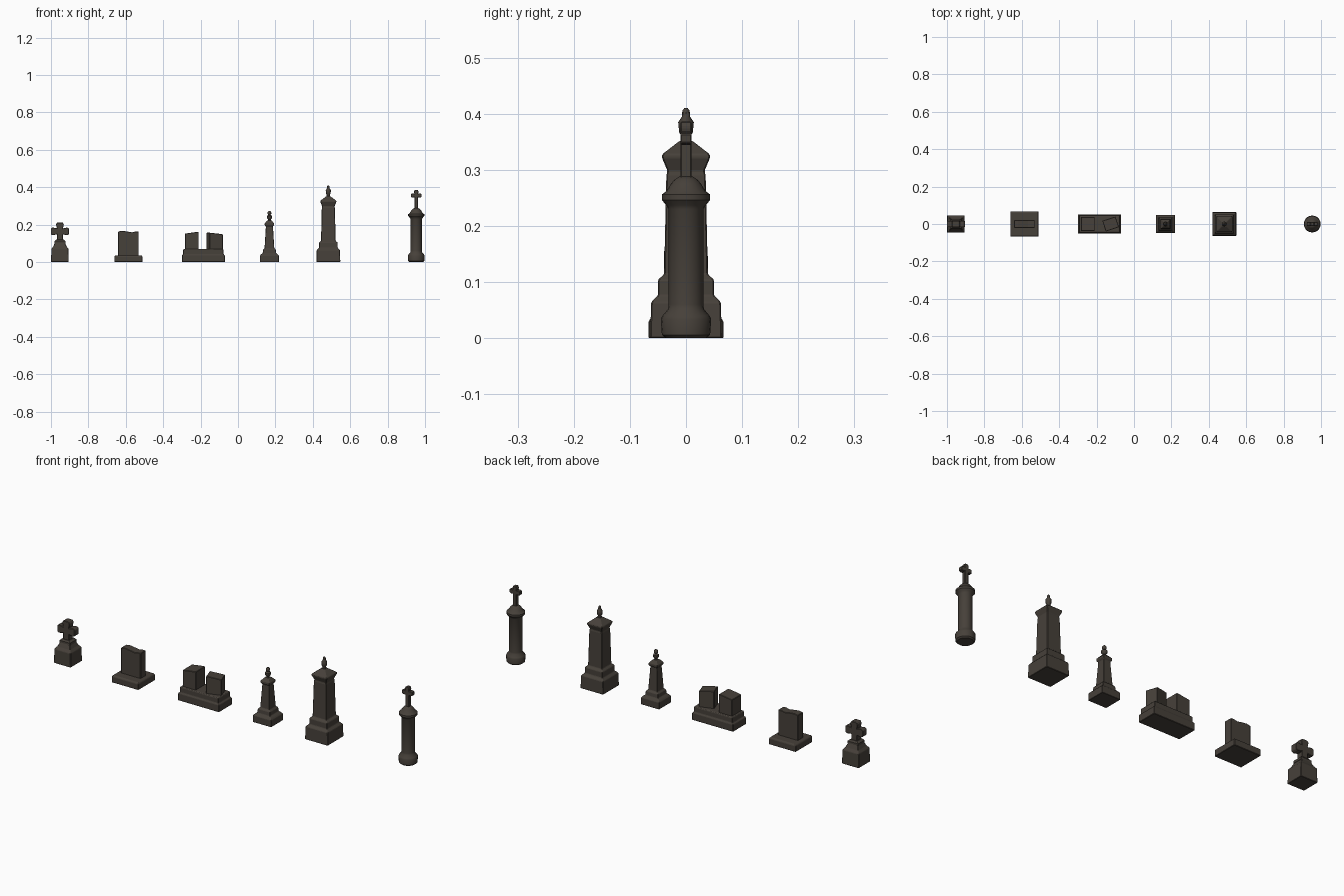
import bpy, bmesh, math

if "Cube" in bpy.data.objects:
    bpy.data.objects.remove(bpy.data.objects["Cube"])

stone = bpy.data.materials.new("dark weathered stone")
stone.diffuse_color = (0.062, 0.052, 0.042, 1)
stone.use_nodes = True
stone.node_tree.nodes["Principled BSDF"].inputs["Base Color"].default_value = stone.diffuse_color


def finish(name, bm, smooth=False, bevel=0.0):
    bmesh.ops.recalc_face_normals(bm, faces=bm.faces[:])
    me = bpy.data.meshes.new(name)
    bm.to_mesh(me)
    bm.free()
    me.materials.append(stone)
    ob = bpy.data.objects.new(name, me)
    bpy.context.collection.objects.link(ob)
    if bevel:
        m = ob.modifiers.new("worn_edges", 'BEVEL')
        m.width, m.segments, m.limit_method = bevel, 1, 'ANGLE'
    if smooth:
        bpy.ops.object.select_all(action='DESELECT')
        ob.select_set(True)
        bpy.context.view_layer.objects.active = ob
        bpy.ops.object.shade_smooth_by_angle(angle=math.radians(40))
    return ob


def stack(name, cx, rows, sides=4, smooth=False, bevel=0.0):
    """Loft rings (z, half width x[, half depth y]); four sides make square tiers."""
    bm = bmesh.new()
    rings = []
    for row in rows:
        z, hx = row[:2]
        hy = row[-1] if len(row) > 2 else hx
        k = math.sqrt(2) if sides == 4 else 1
        off = math.pi / 4 if sides == 4 else 0
        rings.append([bm.verts.new((cx + k * hx * math.cos(off + 2 * math.pi * i / sides),
                                    k * hy * math.sin(off + 2 * math.pi * i / sides), z))
                      for i in range(sides)])
    for a, b in zip(rings, rings[1:]):
        for i in range(sides):
            j = (i + 1) % sides
            bm.faces.new((a[i], a[j], b[j], b[i]))
    bm.faces.new(rings[0][::-1])
    bm.faces.new(rings[-1])
    return finish(name, bm, smooth, bevel)


def plate(name, cx, outline, hy, bevel=0.0):
    """Extrude an x/z outline to thickness 2*hy."""
    bm = bmesh.new()
    f = bm.faces.new([bm.verts.new((cx + x, -hy, z)) for x, z in outline])
    new = bmesh.ops.extrude_face_region(bm, geom=[f])["geom"]
    bmesh.ops.translate(bm, vec=(0, 2 * hy, 0),
                        verts=[v for v in new if isinstance(v, bmesh.types.BMVert)])
    return finish(name, bm, False, bevel)


def cross(name, cx, z0, zc, top, arm, w, flare, hy):
    """Cross with slightly flared ends, mirrored about its centre line."""
    half = [(w, z0), (w, zc - w), (arm - 0.01, zc - flare), (arm, zc - flare * 0.7),
            (arm, zc + flare * 0.7), (arm - 0.01, zc + flare), (w, zc + w),
            (flare, top - 0.01), (flare * 0.7, top)]
    return plate(name, cx, half + [(-x, z) for x, z in reversed(half)], hy, 0.002)


# Stone cross on a shouldered pedestal
stack("cross_pedestal", -0.952, [(0, .047, .046), (.07, .046, .045), (.083, .036, .035),
                                 (.105, .026, .025), (.115, .027, .024)], bevel=.002)
stack("cross_collar", -0.952, [(.10, .030, .026), (.112, .030, .026), (.12, .02, .02)])
cross("pedestal_cross", -0.952, .11, .164, .212, .049, .016, .021, .017)

# Upright headstone with a gently shaped top
stack("headstone_base", -0.586, [(0, .075, .067), (.03, .075, .067), (.036, .070, .062)], bevel=.002)
plate("headstone_slab", -0.586, [(-.055, .03), (.055, .03), (.055, .163), (.035, .163),
                                 (.02, .159), (-.01, .164), (-.035, .167), (-.055, .163)], .021, .002)

# Double plinth with two broken blocks
stack("double_plinth", -0.185, [(0, .115, .052), (.036, .115, .052), (.042, .108, .047),
                                (.066, .108, .047), (.07, .104, .043)], bevel=.002)
plate("left_broken_block", -0.247, [(-.037, .06), (.037, .06), (.037, .162), (.01, .159),
                                    (-.037, .152)], .038, .002)
right = plate("right_broken_block", 0, [(-.037, .06), (.037, .06), (.037, .148), (.01, .152),
                                        (-.037, .157)], .03, .002)
right.location.x = -0.125
right.rotation_euler.z = math.radians(18)

# Small obelisk with finial
stack("small_obelisk", 0.168, [(0, .051, .048), (.034, .051, .048), (.04, .046, .043),
                               (.048, .036), (.066, .034), (.074, .026), (.19, .019),
                               (.197, .025), (.207, .025), (.222, .012)], bevel=.0015)
stack("small_obelisk_finial", 0.168, [(.215, .009), (.228, .007), (.236, .014), (.247, .014),
                                      (.252, .006), (.258, .010), (.266, .010), (.273, .004)],
      sides=8, smooth=True)

# Large square monument with finial
stack("large_monument", 0.483, [(0, .064), (.064, .062), (.076, .050), (.104, .050),
                                (.114, .039), (.29, .035), (.298, .033), (.322, .043),
                                (.328, .042), (.352, .011)], bevel=.002)
stack("large_monument_finial", 0.483, [(.348, .010), (.362, .009), (.366, .012), (.385, .014),
                                       (.395, .007), (.402, .007), (.406, .006), (.41, .003)],
      sides=8, smooth=True)

# Round column with a moulded cap and a cross
stack("round_column", 0.953, [(0, .036), (.006, .043), (.034, .045), (.04, .042), (.052, .032),
                              (.06, .031), (.23, .031), (.237, .035), (.246, .043), (.256, .043),
                              (.263, .034), (.275, .027), (.283, .020), (.288, .012)],
      sides=20, smooth=True)
cross("column_cross", 0.953, .28, .356, .386, .029, .010, .012, .010)
